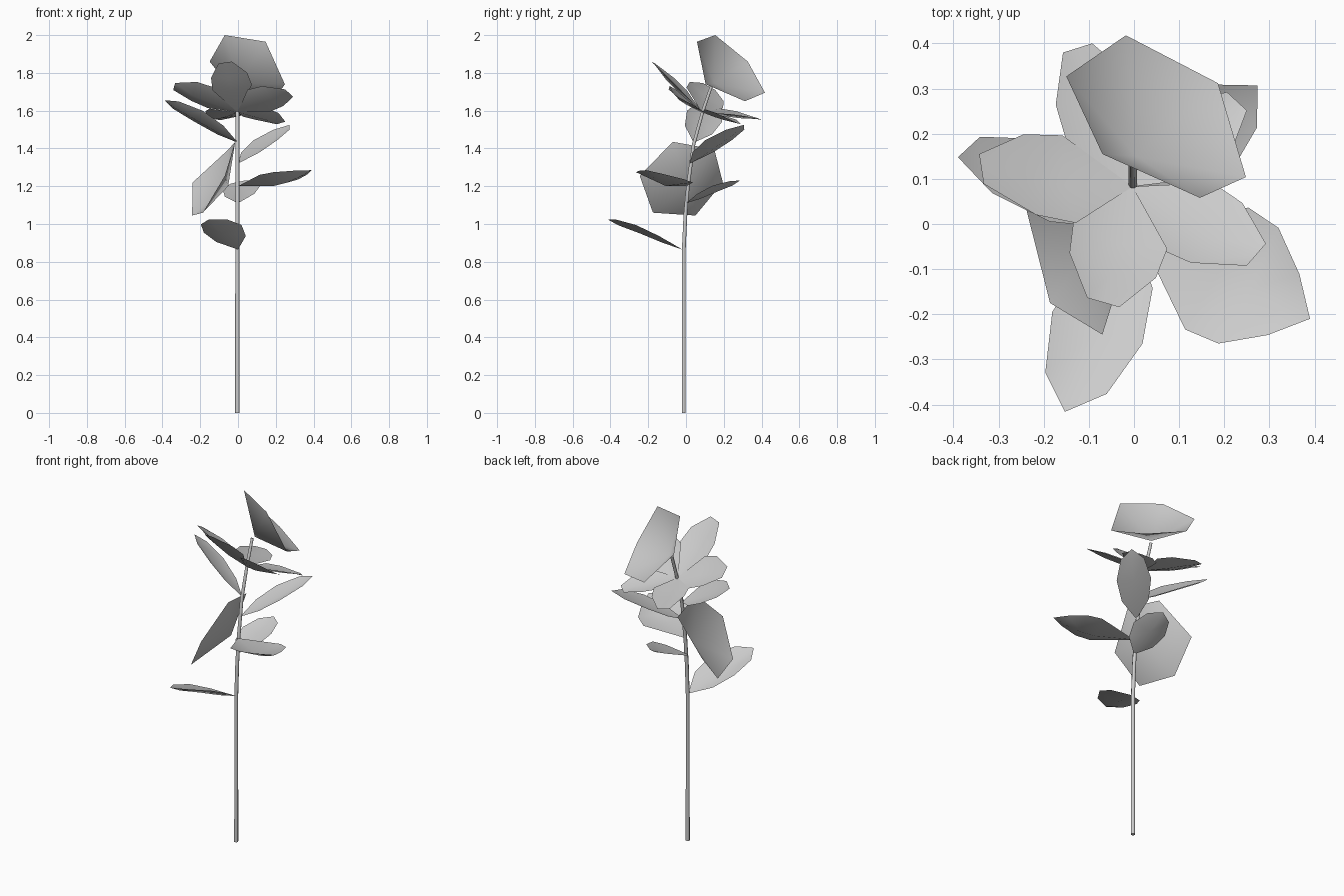
import bpy, math
from mathutils import Vector

if "Cube" in bpy.data.objects:
    bpy.data.objects.remove(bpy.data.objects["Cube"])


def make_mesh(name, verts, faces):
    me = bpy.data.meshes.new(name)
    me.from_pydata(verts, [], faces)
    me.update()
    ob = bpy.data.objects.new(name, me)
    bpy.context.collection.objects.link(ob)
    for p in me.polygons:
        p.use_smooth = True
    return ob


# Outline profiles: (position along leaf, half-width factor)
OVAL = [(.24, .78), (.53, 1), (.84, .68), (1, 0)]
POINTED = [(.47, 1), (.65, .95), (.85, .5), (1, 0)]
BLUNT = [(.42, 1), (.68, .92), (1, .34)]


def leaf(name, base, tip, side, shape, arch=.02, fold=.26):
    """Leaf from base to tip, widened along side, creased down its midrib."""
    base, tip, side = Vector(base), Vector(tip), Vector(side)
    down = (tip - base).cross(side).normalized() * side.length * fold
    if down.z > 0:
        down = -down
    verts, rows = [base], [(0, 0, 0)]
    for t, w in shape:
        mid = base.lerp(tip, t) + Vector((0, 0, arch * math.sin(math.pi * t)))
        n = len(verts)
        if w:
            crease = down * w if t < 1 else Vector()
            verts += [mid + side * w, mid + crease, mid - side * w]
            rows.append((n, n + 1, n + 2))
        else:
            verts.append(mid)
            rows.append((n, n, n))
    faces = []
    for a, b in zip(rows, rows[1:]):
        for k in (0, 1):
            faces.append(tuple(dict.fromkeys((a[k], b[k], b[k + 1], a[k + 1]))))
    return make_mesh(name, verts, faces)


def cupped_leaf(name, apex, rim):
    """Broad six-cornered cup meeting the stem at its apex."""
    n = len(rim)
    make_mesh(name, rim + [apex], [(i, (i + 1) % n, n) for i in range(n)])


# Stem: straight below, bending backwards near the top
path = [(0, -.012, 1), (.86, -.012, .95), (1.05, -.003, .95), (1.2, .01, .9),
        (1.42, .04, .85), (1.6, .09, .8), (1.74, .138, .75)]
cu = bpy.data.curves.new("stem", 'CURVE')
cu.dimensions = '3D'
cu.bevel_depth = .012
cu.bevel_resolution = 1
cu.use_fill_caps = True
sp = cu.splines.new('POLY')
sp.points.add(len(path) - 1)
for p, (z, y, r) in zip(sp.points, path):
    p.co = (-.003, y, z, 1)
    p.radius = r
bpy.context.collection.objects.link(bpy.data.objects.new("stem", cu))

# Lower leaves spiralling up the stem
leaf("lower_leaf_front", (0, -.02, .865), (-.153, -.416, 1.025), (.1, -.035, .02), OVAL, .025)
leaf("lower_leaf_back", (0, 0, 1.11), (.035, .285, 1.23), (.1, -.01, .01), OVAL)
leaf("lower_leaf_right", (0, 0, 1.2), (.39, -.21, 1.285), (-.07, -.135, .02), POINTED, 0)
leaf("middle_leaf_right", (0, .02, 1.32), (.274, .307, 1.525), (.062, -.07, 0), OVAL, .015)
leaf("middle_leaf_left", (0, .04, 1.43), (-.39, .148, 1.655), (-.02, .092, -.03), OVAL)

# Whorl of five blunt leaves near the top
hub = (-.003, .083, 1.592)
whorl = [((-.338, .122, 1.728), (-.015, .097, -.055)),
         ((-.068, -.174, 1.855), (.104, -.03, .015)),
         ((.271, -.068, 1.693), (-.062, -.072, .057)),
         ((.228, .272, 1.535), (.065, -.06, .02)),
         ((-.125, .39, 1.555), (.095, .03, -.015))]
for i, (tip, side) in enumerate(whorl):
    leaf(f"whorl_leaf_{i + 1}", hub, tip, side, BLUNT)

# Two broad cupped leaves, one crowning the stem and one hanging at its side
cupped_leaf("broad_leaf_top", (.005, .15, 1.745),
            [(-.07, .155, 2), (.146, .058, 1.965), (.248, .104, 1.74),
             (.186, .312, 1.65), (-.018, .418, 1.695), (-.15, .327, 1.86)])
cupped_leaf("broad_leaf_side", (-.052, .01, 1.2),
            [(-.015, -.07, 1.435), (-.05, .15, 1.395), (-.24, .195, 1.22),
             (-.243, .05, 1.045), (-.186, -.175, 1.06), (-.07, -.245, 1.255)])
